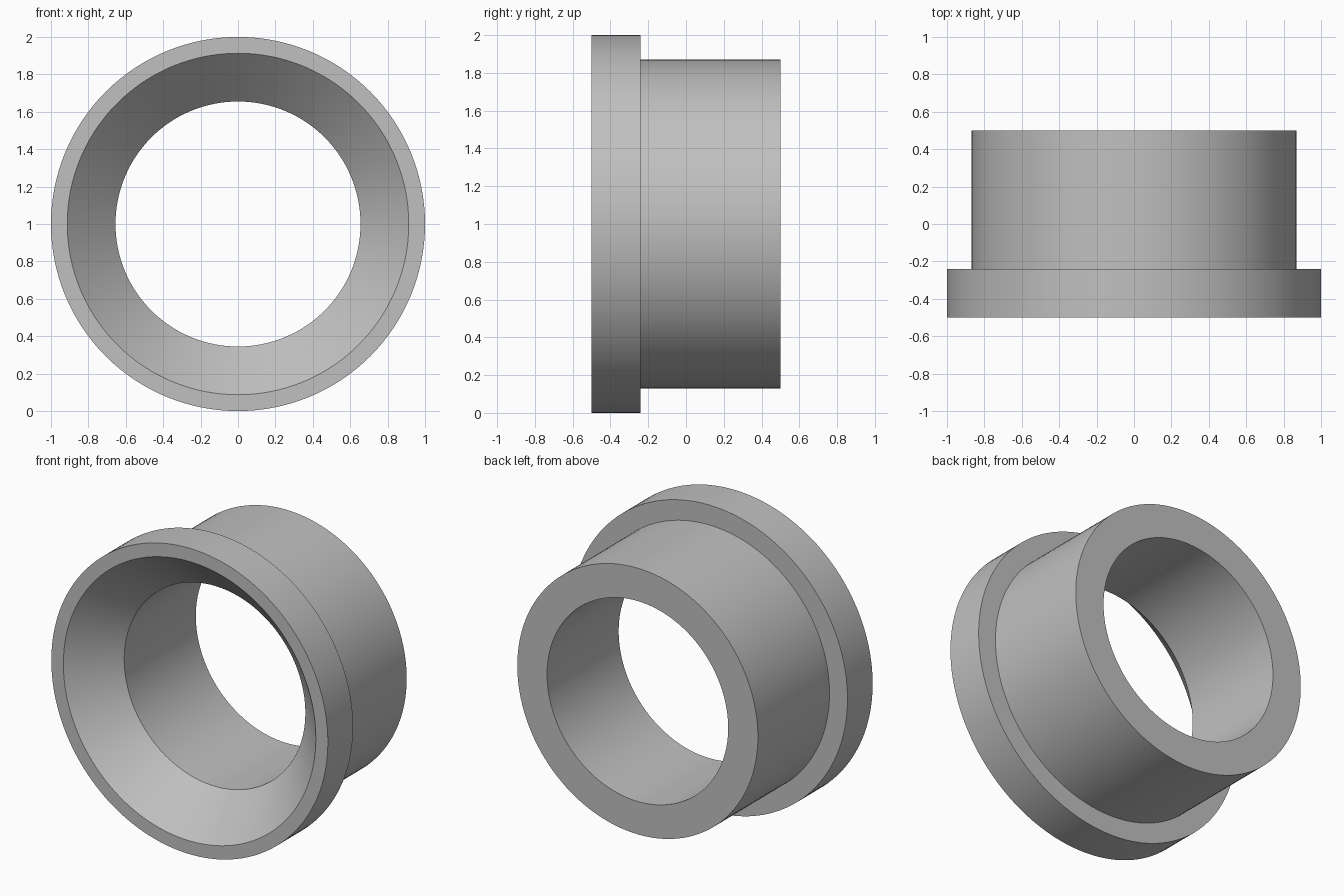
import bpy, bmesh, math

if "Cube" in bpy.data.objects:
    bpy.data.objects.remove(bpy.data.objects["Cube"])

SEGMENTS = 128
CENTRE_Z = 1.0

# Closed cross-section (radius, y): flange, sleeve, straight bore, conical mouth
PROFILE = [(1.0, -0.5), (1.0, -0.24), (0.87, -0.24), (0.87, 0.5),
           (0.655, 0.5), (0.655, -0.24), (0.913, -0.5)]

grey = bpy.data.materials.new("plain grey")
grey.diffuse_color = (0.53, 0.53, 0.53, 1)
grey.use_nodes = True
grey.node_tree.nodes["Principled BSDF"].inputs["Base Color"].default_value = grey.diffuse_color

# Revolve the cross-section around the y axis
bm = bmesh.new()
rings = []
for i in range(SEGMENTS):
    a = 2 * math.pi * i / SEGMENTS
    rings.append([bm.verts.new((r * math.cos(a), y, CENTRE_Z + r * math.sin(a)))
                  for r, y in PROFILE])
n = len(PROFILE)
for i in range(SEGMENTS):
    p, q = rings[i], rings[(i + 1) % SEGMENTS]
    for j in range(n):
        k = (j + 1) % n
        bm.faces.new((p[j], p[k], q[k], q[j]))
bmesh.ops.recalc_face_normals(bm, faces=bm.faces)

mesh = bpy.data.meshes.new("flanged_bushing")
bm.to_mesh(mesh)
bm.free()
mesh.materials.append(grey)
bushing = bpy.data.objects.new("flanged_bushing", mesh)
bpy.context.collection.objects.link(bushing)

# Smooth walls, sharp rims
bpy.context.view_layer.objects.active = bushing
bushing.select_set(True)
bpy.ops.object.shade_smooth_by_angle(angle=math.radians(30))
